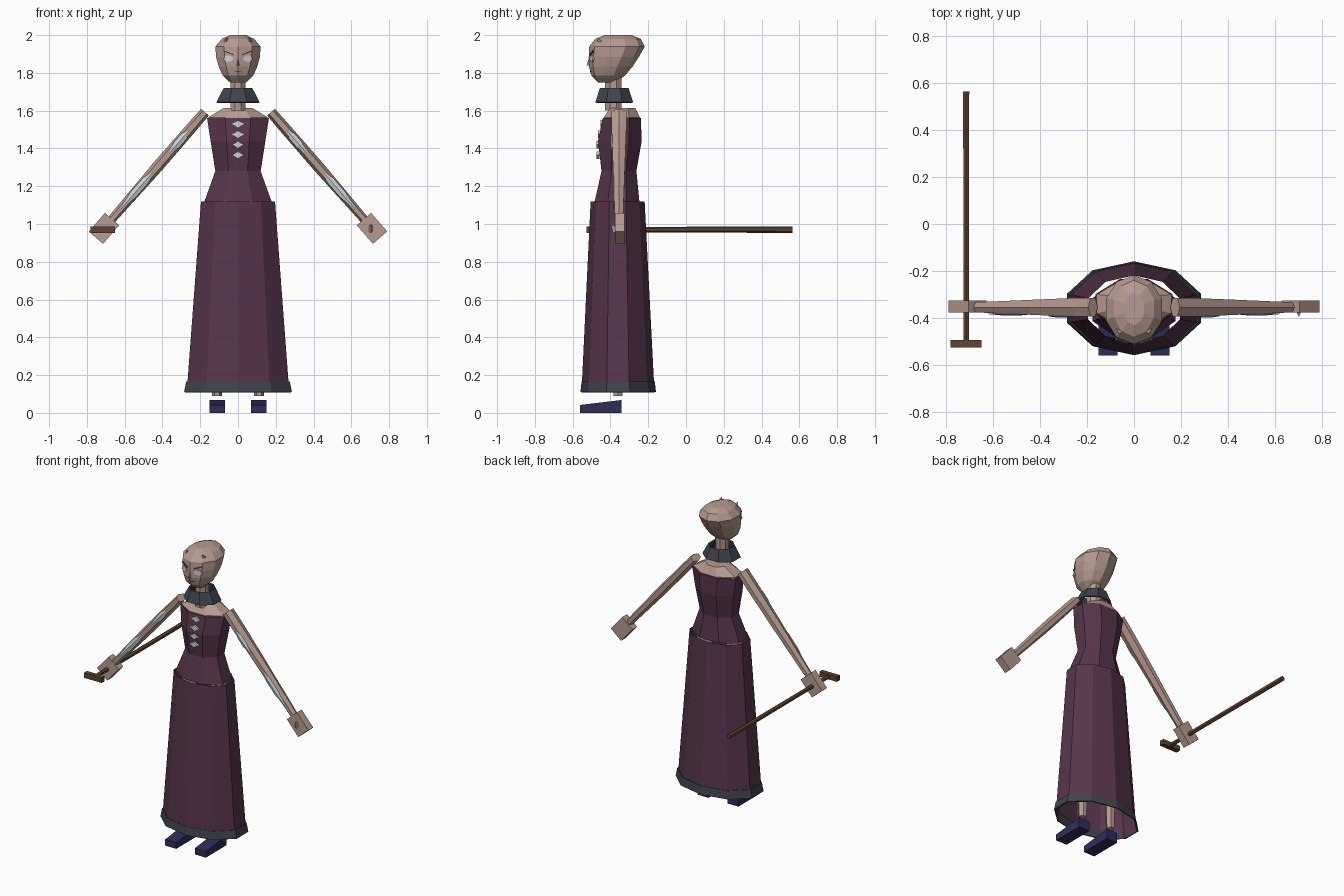
import bpy, bmesh
from math import sin, cos, pi, atan2
from mathutils import Matrix, Vector

old = bpy.data.objects.get("Cube")
if old:
    bpy.data.objects.remove(old)


def material(name, rgb):
    m = bpy.data.materials.new(name)
    m.use_nodes = True
    m.diffuse_color = (*rgb, 1)
    m.node_tree.nodes["Principled BSDF"].inputs["Base Color"].default_value = (*rgb, 1)
    return m


SKIN = material("skin", (0.47, 0.33, 0.28))
PLUM = material("plum cloth", (0.095, 0.036, 0.072))
SLATE = material("slate trim", (0.052, 0.056, 0.075))
NAVY = material("navy leather", (0.028, 0.026, 0.1))
WOOD = material("brown wood", (0.12, 0.058, 0.032))
WHITE = material("pale grey", (0.62, 0.65, 0.68))
DARK = material("dark brown", (0.1, 0.06, 0.055))


def finish(name, bm, mat, matrix=None):
    bmesh.ops.recalc_face_normals(bm, faces=bm.faces)
    if matrix is not None:
        bm.transform(matrix)
    mesh = bpy.data.meshes.new(name)
    bm.to_mesh(mesh)
    bm.free()
    mesh.materials.append(mat)
    ob = bpy.data.objects.new(name, mesh)
    bpy.context.scene.collection.objects.link(ob)
    return ob


def loft(name, mat, sides, rings, flat=False, caps=True, matrix=None):
    """Rings are (z, centre y, half width, half depth); flat puts a face in front."""
    bm = bmesh.new()
    shift = 0.5 if flat else 0
    loops = []
    for z, cy, rx, ry in rings:
        angles = [2 * pi * (i + shift) / sides for i in range(sides)]
        loops.append([bm.verts.new((rx * sin(a), cy - ry * cos(a), z)) for a in angles])
    for a, b in zip(loops, loops[1:]):
        for i in range(sides):
            j = (i + 1) % sides
            bm.faces.new((a[i], a[j], b[j], b[i]))
    if caps:
        bm.faces.new(loops[0])
        bm.faces.new(loops[-1])
    return finish(name, bm, mat, matrix)


def box(name, mat, lo, hi, matrix=None):
    bm = bmesh.new()
    lo, hi = Vector(lo), Vector(hi)
    bmesh.ops.create_cube(bm, size=1)
    size = hi - lo
    bm.transform(Matrix.Translation((lo + hi) / 2) @ Matrix.Diagonal((*size, 1)))
    return finish(name, bm, mat, matrix)


def plate(name, mat, points, depth=0.009):
    """Thin plate whose outline is pushed back from its front face."""
    bm = bmesh.new()
    face = bm.faces.new([bm.verts.new(p) for p in points])
    out = bmesh.ops.extrude_face_region(bm, geom=[face])
    verts = [v for v in out["geom"] if isinstance(v, bmesh.types.BMVert)]
    bmesh.ops.translate(bm, verts=verts, vec=(0, depth, 0))
    return finish(name, bm, mat)


def open_shell(ob, thickness):
    mod = ob.modifiers.new("thickness", "SOLIDIFY")
    mod.thickness = thickness


# Skirt with its hem
loft("skirt", PLUM, 10, [(0.115, -0.36, 0.285, 0.193), (1.12, -0.362, 0.206, 0.143)], caps=False)
hem = loft("skirt_hem", SLATE, 10, [(0.11, -0.359, 0.3, 0.2), (0.165, -0.359, 0.289, 0.194)], caps=False)
open_shell(hem, 0.008)

# Bodice and shoulders
loft("bodice", PLUM, 8, [(1.12, -0.365, 0.192, 0.128), (1.28, -0.355, 0.13, 0.1),
                         (1.44, -0.35, 0.157, 0.125), (1.56, -0.34, 0.177, 0.109)], flat=True)
loft("shoulders", SKIN, 8, [(1.54, -0.34, 0.17, 0.103), (1.565, -0.34, 0.17, 0.103),
                            (1.615, -0.335, 0.08, 0.072)], flat=True)

# Bodice lacing
for k in range(4):
    z = 1.365 + k * 0.055
    y = -0.474 if k < 2 else -0.465 + (k - 2) * 0.012
    outline = [(0.033, 0), (0.014, 0.01), (0, 0.02), (-0.014, 0.01),
               (-0.033, 0), (-0.014, -0.01), (0, -0.02), (0.014, -0.01)]
    plate(f"lace_{k + 1}", WHITE, [(x, y, z + dz) for x, dz in outline], 0.015)

# Neck and flared collar
loft("neck", SKIN, 8, [(1.6, -0.385, 0.043, 0.047), (1.78, -0.385, 0.043, 0.047)], flat=True)
collar = loft("collar", SLATE, 8, [(1.645, -0.38, 0.124, 0.108), (1.72, -0.38, 0.082, 0.082)],
              flat=True, caps=False)
open_shell(collar, 0.01)

# Head, swept backwards at the crown
loft("head", SKIN, 10, [
    (1.75, -0.42, 0.045, 0.045), (1.785, -0.412, 0.085, 0.088), (1.835, -0.398, 0.108, 0.116),
    (1.885, -0.382, 0.122, 0.133), (1.94, -0.365, 0.126, 0.147), (1.98, -0.36, 0.09, 0.12),
    (2.0, -0.36, 0.045, 0.07)])
loft("nose", SKIN, 3, [(1.838, -0.512, 0.013, 0.015), (1.88, -0.51, 0.003, 0.004)])
plate("mouth", DARK, [(x, -0.509 + abs(x) * 0.3, z) for x, z in
                      ((-0.024, 1.807), (0, 1.803), (0.024, 1.807), (0, 1.811))])


def on_face(side, points):
    return [(side * x, -0.521 + 0.36 * x, z) for x, z in points]


for side, label in ((1, "left"), (-1, "right")):
    # Eyes, brows and brow bumps
    plate(label + "_eye", WHITE, on_face(side, [(0.024, 1.875), (0.04, 1.86), (0.062, 1.858),
                                                (0.078, 1.872), (0.062, 1.893), (0.04, 1.89)]))
    plate(label + "_brow", DARK, on_face(side, [(0.022, 1.892), (0.07, 1.912), (0.072, 1.918),
                                                (0.024, 1.9)]))
    loft(label + "_brow_bump", SKIN, 3, [(0, 0, 0.018, 0.016), (0.028, 0, 0.003, 0.003)],
         matrix=Matrix.Translation((side * 0.06, -0.452, 1.963)) @ Matrix.Rotation(0.6, 4, "X"))

    # Arm, running along local z from shoulder to wrist
    frame = (Matrix.Translation((side * 0.175, -0.355, 1.592))
             @ Matrix.Rotation(side * atan2(0.656, -0.755), 4, "Y"))
    loft(label + "_arm", SKIN, 6, [(0, 0, 0.027, 0.046), (0.1, 0, 0.029, 0.046),
                                   (0.38, 0, 0.03, 0.037), (0.78, 0, 0.022, 0.024)],
         flat=True, matrix=frame)
    for part, mid, half, y in (("upper", 0.2, 0.09, -0.037), ("lower", 0.53, 0.15, -0.028)):
        loft(f"{label}_{part}_sleeve_patch", WHITE, 4,
             [(mid - half, y, 0.002, 0.001), (mid - half / 3, y, 0.02, 0.007),
              (mid + half / 3, y, 0.02, 0.007), (mid + half, y, 0.002, 0.001)], matrix=frame)
    box(label + "_hand", SKIN, (-0.05, -0.022, 0.75), (0.05, 0.03, 0.88), frame)

    # Leg and wedge shoe
    leg = Matrix.Translation((side * 0.111, 0, 0))
    loft(label + "_leg", SKIN, 6, [(0.09, -0.36, 0.026, 0.028), (0.6, -0.36, 0.04, 0.042),
                                   (1.1, -0.36, 0.055, 0.055)], flat=True, matrix=leg)
    shoe = box(label + "_shoe", NAVY, (-0.041, -0.56, 0), (0.041, -0.342, 0.068), leg)
    for v in shoe.data.vertices:
        if v.co.z > 0.05 and v.co.y < -0.5:
            v.co.z = 0.042

# Thumb of the empty hand
loft("left_thumb", SKIN, 3, [(0.955, -0.375, 0.016, 0.012), (0.995, -0.385, 0.008, 0.012)],
     matrix=Matrix.Translation((0.703, 0, 0)))

# Walking stick held level, with a cross handle
loft("stick_shaft", WOOD, 6, [(-0.565, 0, 0.015, 0.017), (0.51, 0, 0.013, 0.014)],
     matrix=Matrix.Translation((-0.715, 0, 0.97)) @ Matrix.Rotation(pi / 2, 4, "X"))
box("stick_handle", WOOD, (-0.782, -0.527, 0.953), (-0.65, -0.495, 0.987))
